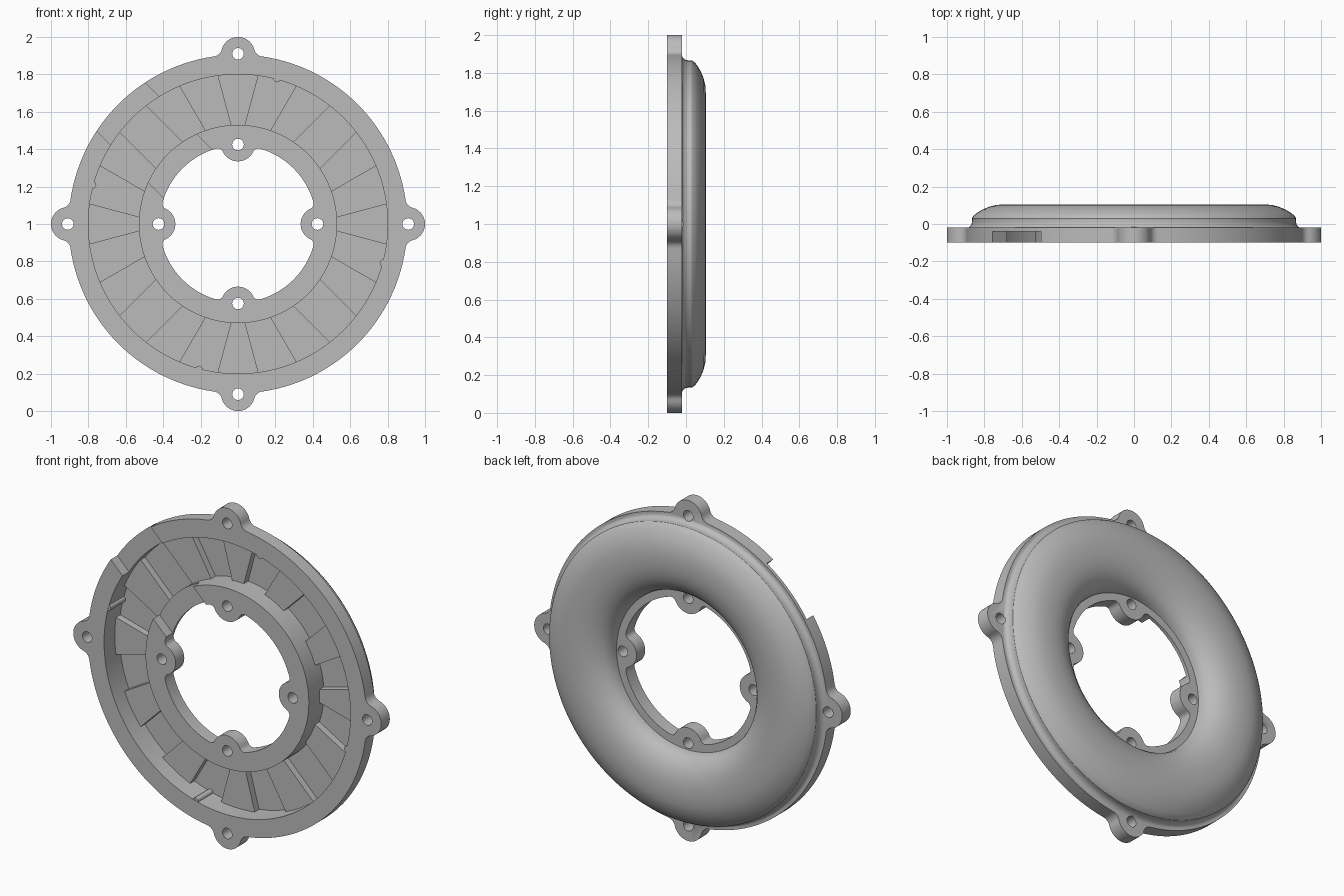
import bpy
import bmesh
from math import sin, cos, pi, radians, acos, asin, atan2, hypot

if "Cube" in bpy.data.objects:
    bpy.data.objects.remove(bpy.data.objects["Cube"])

metal = bpy.data.materials.new("plain_grey")
metal.use_nodes = True
GREY = (0.5, 0.5, 0.5, 1)
metal.diffuse_color = GREY
metal.node_tree.nodes["Principled BSDF"].inputs["Base Color"].default_value = GREY

FRONT, FLANGE_BACK = -0.10, -0.02
CAVITY_IN, CAVITY_OUT = 0.53, 0.80


def finish(name, bm):
    bmesh.ops.recalc_face_normals(bm, faces=bm.faces)
    mesh = bpy.data.meshes.new(name)
    bm.to_mesh(mesh)
    bm.free()
    mesh.materials.append(metal)
    obj = bpy.data.objects.new(name, mesh)
    bpy.context.collection.objects.link(obj)
    return obj


def prisms(name, outlines, y0, y1):
    """Extrude polar outlines (radius, angle) along y."""
    bm = bmesh.new()
    for pts in outlines:
        loops = [[bm.verts.new((r * cos(a), y, 1 + r * sin(a))) for r, a in pts]
                 for y in (y0, y1)]
        for loop in loops:
            bm.faces.new(loop)
        n = len(pts)
        for i in range(n):
            j = (i + 1) % n
            bm.faces.new((loops[0][i], loops[0][j], loops[1][j], loops[1][i]))
    return finish(name, bm)


def lathe(name, profile, steps=128):
    """Spin a closed (radius, y) profile about the ring axis."""
    bm = bmesh.new()
    rings = [[bm.verts.new((r * cos(a), y, 1 + r * sin(a))) for r, y in profile]
             for a in (2 * pi * k / steps for k in range(steps))]
    n = len(profile)
    for k in range(steps):
        p, q = rings[k], rings[(k + 1) % steps]
        for i in range(n):
            j = (i + 1) % n
            bm.faces.new((p[i], p[j], q[j], q[i]))
    return finish(name, bm)


def combine(body, tool, operation):
    mod = body.modifiers.new(operation.lower(), "BOOLEAN")
    mod.operation, mod.object, mod.solver = operation, tool, "EXACT"
    bpy.context.view_layer.objects.active = body
    bpy.ops.object.modifier_apply(modifier=mod.name)
    bpy.data.objects.remove(tool)


def polar(x, y):
    return hypot(x, y), atan2(y, x)


def arc(cx, cy, radius, a0, a1, n):
    angles = [a0 + (a1 - a0) * i / n for i in range(n + 1)]
    return [polar(cx + radius * cos(a), cy + radius * sin(a)) for a in angles]


def disc(dist, angle, radius, n=24):
    return arc(dist * cos(angle), dist * sin(angle), radius, 0, 2 * pi, n)[:-1]


def eared_outline(ring, dist, ear, fillet, side):
    """Circle with four filleted ears, outward (side 1) or inward (side -1)."""
    rf = ring + side * fillet
    phi = acos((rf**2 + dist**2 - (ear + fillet)**2) / (2 * rf * dist))
    fx, fy = rf * cos(phi), rf * sin(phi)
    beta = atan2(fy, fx - dist)
    tip, end = (0, phi + pi) if side > 0 else (pi, phi)
    half = arc(dist, 0, ear, tip, beta, 12)
    half += arc(fx, fy, fillet, beta + side * pi, end, 6)[1:]
    half += arc(0, 0, ring, phi, pi / 4, 14)[1:]
    whole = [(r, -a) for r, a in reversed(half[1:])] + half[:-1]
    return [(r, a + k * pi / 2) for k in range(4) for r, a in whole]


quarters = [k * pi / 2 for k in range(4)]

# Flange with four outer ears
body = prisms("ring_housing", [eared_outline(0.905, 0.91, 0.09, 0.05, 1)],
              FRONT, FLANGE_BACK)

# Rounded back shell
shell = lathe("shell", [
    (0.893, -0.05), (0.893, -0.023), (0.88, -0.016), (0.87, -0.004),
    (0.866, 0.01), (0.867, 0.03), (0.858, 0.044), (0.84, 0.059),
    (0.81, 0.077), (0.775, 0.092), (0.735, 0.102), (0.69, 0.105),
    (0.645, 0.105), (0.60, 0.099), (0.56, 0.088), (0.525, 0.071),
    (0.497, 0.05), (0.478, 0.026), (0.468, 0.0), (0.464, -0.023),
    (0.464, -0.05)])
combine(body, shell, "UNION")

# Centre opening with inner ears
opening = prisms("opening", [eared_outline(0.42, 0.425, 0.09, 0.03, -1)], -0.3, 0.3)
combine(body, opening, "DIFFERENCE")

# Annular cavity in the front
cavity = lathe("cavity", [(CAVITY_IN, -0.2), (CAVITY_OUT, -0.2),
                          (CAVITY_OUT, 0.04), (CAVITY_IN, 0.04)])
combine(body, cavity, "DIFFERENCE")

# Bolt holes in the outer and inner ears
holes = prisms("holes", [disc(d, a, 0.031) for d in (0.91, 0.425) for a in quarters],
               -0.3, 0.3)
combine(body, holes, "DIFFERENCE")

# Diagonal channel across both rims
turn = radians(135)
channel = prisms("channel", [[(r, a + turn) for r, a in (
    polar(0.3, -0.183), polar(1.1, -0.183), polar(1.1, 0.183), polar(0.3, 0.183))]],
    -0.3, -0.04)
combine(body, channel, "DIFFERENCE")


def step_angle(deg, r):
    """Sector edges run parallel to radii, shifted towards the nearest ear."""
    shift = asin(0.1 / r)
    if deg % 90 < 45:
        return radians(deg + 7.5) - shift
    return radians(deg - 7.5) + shift


def pad_outline(centre):
    pts = []
    for r, order in ((CAVITY_IN - 0.004, 1), (CAVITY_OUT + 0.004, -1)):
        a, b = (step_angle(centre + s * 7.5 * order, r) for s in (-1, 1))
        # keep the sweep short where an edge wraps past a full turn
        pts += arc(0, 0, r, a, b, 5)
    return pts


# Raised floor sectors, every second one
pads = prisms("raised_floor_sectors", [pad_outline(c) for c in range(0, 360, 30)],
              0.0, 0.045)

# Small locating bumps on the outer cavity wall
bumps = prisms("locating_bumps",
               [disc(0.803, a + radians(75), 0.018, 16) for a in quarters],
               FRONT + 0.002, 0.045)

for obj in (body, pads, bumps):
    bpy.ops.object.select_all(action="DESELECT")
    obj.select_set(True)
    bpy.context.view_layer.objects.active = obj
    bpy.ops.object.shade_smooth_by_angle(angle=radians(30))
